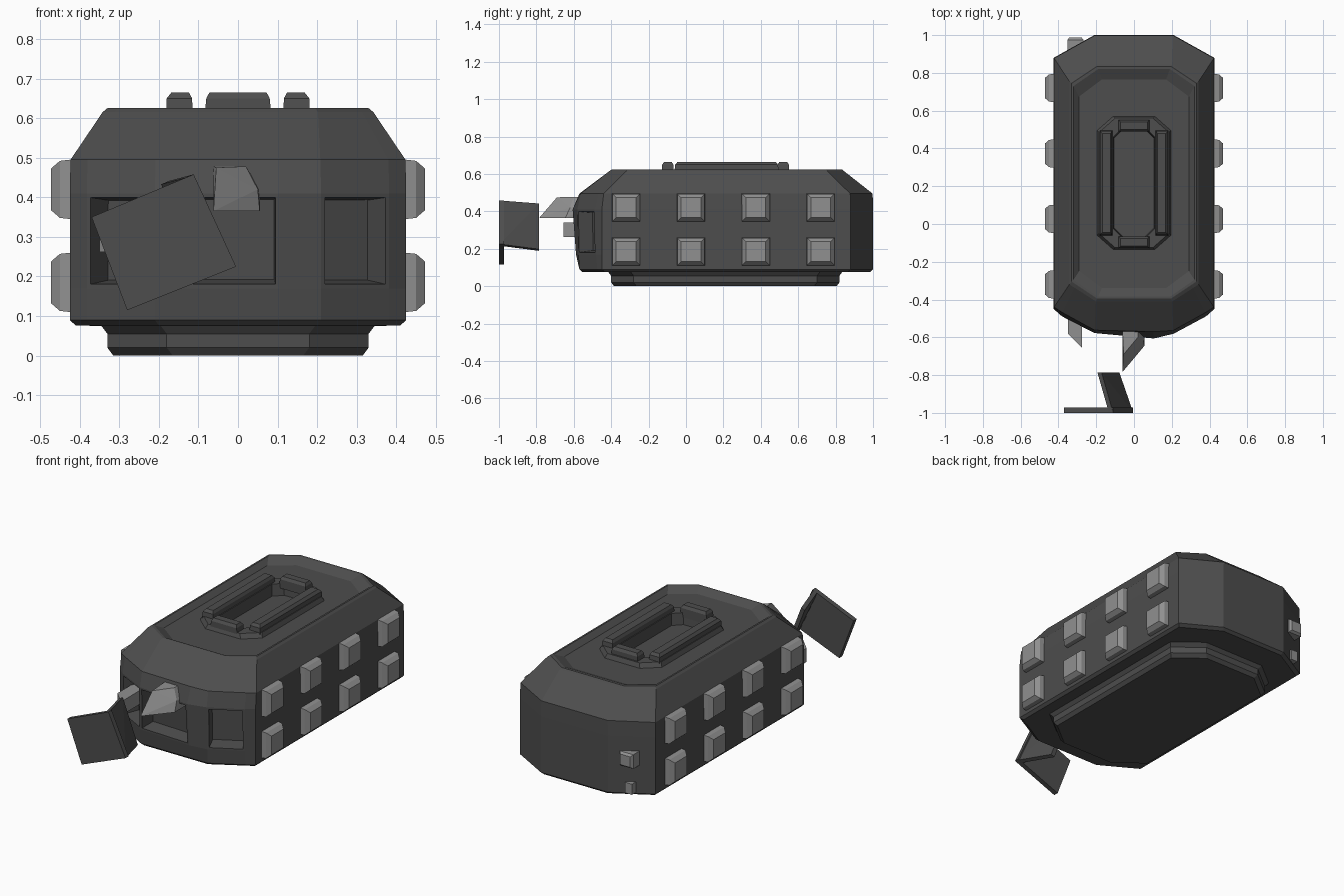
import bpy, bmesh
from mathutils import Vector


def material(name, v):
    m = bpy.data.materials.new(name)
    m.diffuse_color = (v, v, v, 1)
    return m


DARK = material("dark grey", 0.075)
LIGHT = material("light grey", 0.28)


def finish(bm, name, mat):
    bmesh.ops.recalc_face_normals(bm, faces=bm.faces[:])
    me = bpy.data.meshes.new(name)
    bm.to_mesh(me)
    bm.free()
    me.materials.append(mat)
    ob = bpy.data.objects.new(name, me)
    bpy.context.collection.objects.link(ob)
    return ob


def hull(name, pts, mat):
    bm = bmesh.new()
    for p in pts:
        bm.verts.new(p)
    bmesh.ops.convex_hull(bm, input=bm.verts[:])
    bmesh.ops.dissolve_limit(bm, angle_limit=0.02, verts=bm.verts[:], edges=bm.edges[:])
    return finish(bm, name, mat)


def rect(axis, c, a, b, ha, hb):
    """Four corners of a rectangle at coordinate c on the given axis."""
    out = []
    for s in (-1, 1):
        for t in (-1, 1):
            p = [a + s * ha, b + t * hb]
            p.insert(axis, c)
            out.append(p)
    return out


def ring(z, hx, y0, y1, cx, cy, nose=0.0):
    """Octagon with extra front points, used for every level of the body."""
    a, b = Vector((-hx, y0 + cy, z)), Vector((-hx + cx, y0, z))
    c, d = Vector((hx - cx, y0, z)), Vector((hx, y0 + cy, z))
    push = Vector((0, -nose, 0))
    l1, r1 = a.lerp(b, 0.2) + push * 0.4, d.lerp(c, 0.2) + push * 0.4
    m = b.lerp(c, 0.75) + push
    return [a, l1, b + push * 0.2, m, c + push * 0.3, r1, d,
            Vector((hx, y1 - cy, z)), Vector((hx - cx, y1, z)),
            Vector((-hx + cx, y1, z)), Vector((-hx, y1 - cy, z))]


# Main body: base plinth, hull, sloped shoulder, sunken roof and hatch well
levels = [
    ring(0.00, 0.315, -0.385, 0.805, 0.15, 0.12),
    ring(0.02, 0.33, -0.40, 0.82, 0.15, 0.12),
    ring(0.055, 0.33, -0.40, 0.82, 0.15, 0.12),
    ring(0.075, 0.345, -0.415, 0.835, 0.15, 0.12),
    ring(0.076, 0.41, -0.555, 0.985, 0.21, 0.12),
    ring(0.09, 0.425, -0.57, 1.0, 0.215, 0.12),
    ring(0.17, 0.425, -0.57, 1.0, 0.215, 0.12, 0.018),
    ring(0.41, 0.425, -0.57, 1.0, 0.215, 0.12, 0.036),
    ring(0.495, 0.423, -0.56, 0.998, 0.215, 0.12, 0.01),
    ring(0.615, 0.342, -0.41, 0.845, 0.14, 0.09),
    ring(0.625, 0.33, -0.395, 0.835, 0.135, 0.09),
    ring(0.625, 0.32, -0.385, 0.82, 0.13, 0.09),
    ring(0.60, 0.29, -0.34, 0.765, 0.12, 0.09),
    ring(0.60, 0.195, -0.135, 0.57, 0.085, 0.075),
    ring(0.625, 0.185, -0.125, 0.56, 0.085, 0.075),
    ring(0.625, 0.11, -0.07, 0.505, 0.045, 0.045),
    ring(0.56, 0.105, -0.065, 0.50, 0.045, 0.045),
]
bm = bmesh.new()
rows = [[bm.verts.new(p) for p in lv] for lv in levels]
n = len(rows[0])
windows = []
for i in range(len(rows) - 1):
    for j in range(n):
        k = (j + 1) % n
        f = bm.faces.new((rows[i][j], rows[i][k], rows[i + 1][k], rows[i + 1][j]))
        if i == 6 and j in (1, 2, 4):
            windows.append(f)
bm.faces.new(rows[0][::-1])
bm.faces.new(rows[-1])
bmesh.ops.recalc_face_normals(bm, faces=bm.faces[:])
# Sunken front windows
for f in windows:
    bmesh.ops.inset_individual(bm, faces=[f], thickness=0.015, depth=0.0)
    bmesh.ops.inset_individual(bm, faces=[f], thickness=0.012, depth=-0.08)
finish(bm, "body", DARK)

# Raised bars around the roof well
Z0, Z1, Z2 = 0.60, 0.65, 0.665
for s, side in ((-1, "left"), (1, "right")):
    hull("roof_bar_" + side,
         rect(2, Z0, s * 0.148, 0.217, 0.034, 0.28) +
         rect(2, Z1, s * 0.148, 0.217, 0.032, 0.275) +
         rect(2, Z2, s * 0.146, 0.217, 0.022, 0.262), DARK)
for y, side in ((-0.097, "front"), (0.52, "back")):
    hull("roof_bar_" + side,
         rect(2, Z0, 0, y, 0.085, 0.031) + rect(2, Z1, 0, y, 0.08, 0.03) +
         rect(2, Z2, 0, y, 0.072, 0.02), DARK)

# Side lamps: four columns by two rows on each side
for s in (-1, 1):
    for y in (-0.32, 0.027, 0.373, 0.72):
        for z in (0.185, 0.42):
            hull("side_lamp",
                 rect(0, s * 0.415, y, z, 0.076, 0.076) +
                 rect(0, s * 0.45, y, z, 0.072, 0.072) +
                 rect(0, s * 0.472, y, z, 0.053, 0.053), LIGHT)

# Bent door plate hanging in front: outer leaf and folded leaf
corners = [(-0.112, 0.458), (-0.37, 0.35), (-0.28, 0.115), (-0.005, 0.225)]
hull("door_plate_outer", [(x, y, z) for x, z in corners for y in (-1.0, -0.972)], DARK)
fold = [(-0.112, -0.995, 0.458), (-0.005, -0.995, 0.225),
        (-0.172, -0.785, 0.442), (-0.078, -0.785, 0.198)]
hull("door_plate_inner", fold + [(x - 0.022, y, z - 0.009) for x, y, z in fold], DARK)

# Pointed shard above the centre window
hull("front_shard", [
    (-0.062, -0.785, 0.365), (0.055, -0.645, 0.365), (0.055, -0.54, 0.365),
    (-0.062, -0.54, 0.365), (-0.055, -0.69, 0.475), (-0.062, -0.54, 0.478),
    (0.02, -0.60, 0.478), (0.02, -0.54, 0.478), (0.05, -0.62, 0.42),
    (0.055, -0.54, 0.42)], LIGHT)

# Small chip at the front left
hull("front_chip", [(x, y, z) for z in (0.262, 0.34) for x, y in
                    ((-0.35, -0.58), (-0.275, -0.655), (-0.275, -0.45), (-0.35, -0.43))], LIGHT)

# Two small chips on the rear left corner
hull("rear_chip_upper", rect(1, 0.90, -0.31, 0.29, 0.042, 0.04) +
     rect(1, 0.975, -0.31, 0.29, 0.042, 0.04) +
     rect(1, 0.988, -0.31, 0.29, 0.032, 0.03), LIGHT)
hull("rear_chip_lower", rect(1, 0.90, -0.315, 0.125, 0.022, 0.03) +
     rect(1, 0.965, -0.315, 0.125, 0.022, 0.03), LIGHT)
